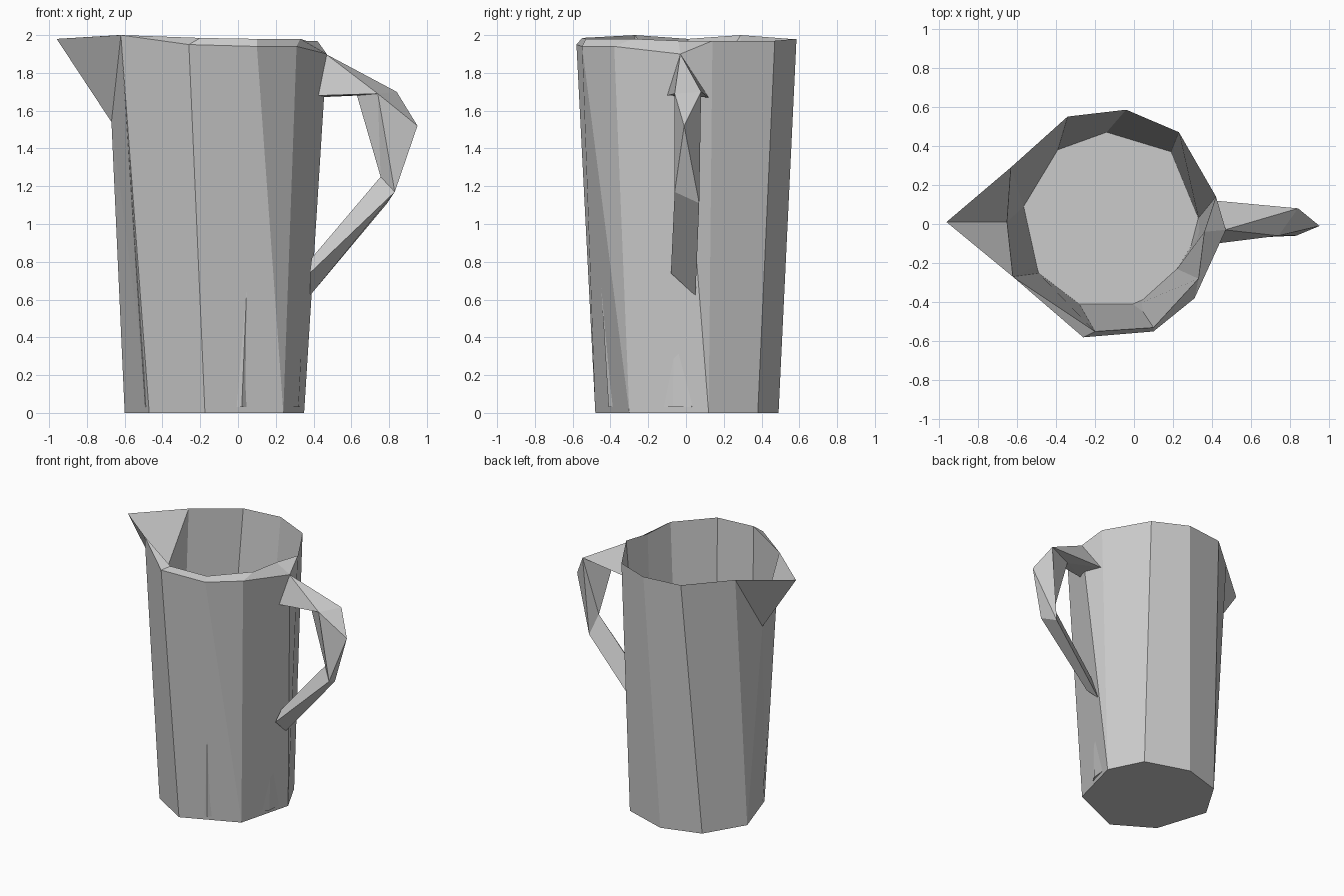
import bpy, bmesh

if "Cube" in bpy.data.objects:
    bpy.data.objects.remove(bpy.data.objects["Cube"])


def build(name, polys):
    """Make a flat-shaded object from polygons, sharing equal points."""
    bm = bmesh.new()
    cache = {}
    for poly in polys:
        vs = []
        for p in poly:
            if p not in cache:
                cache[p] = bm.verts.new(p)
            if cache[p] not in vs:
                vs.append(cache[p])
        if len(vs) > 2 and not bm.faces.get(vs):
            bm.faces.new(vs)
    bmesh.ops.recalc_face_normals(bm, faces=bm.faces[:])
    me = bpy.data.meshes.new(name)
    bm.to_mesh(me)
    bm.free()
    ob = bpy.data.objects.new(name, me)
    bpy.context.collection.objects.link(ob)
    return ob


def strip(a, b):
    """Quads between two open rings."""
    return [(a[i], a[i + 1], b[i + 1], b[i]) for i in range(len(a) - 1)]


# Body rings, running from one side of the spout round to the other
rim = [(-.63, .29, 2.0), (-.34, .55, 1.98), (-.04, .585, 1.98), (.23, .47, 1.97),
       (.42, .14, 1.97), (.47, -.03, 1.90), (.31, -.38, 1.94), (.10, -.55, 1.94),
       (-.26, -.58, 1.95), (-.62, -.27, 2.0)]
rim_in = rim[:5] + [(.36, -.04, 1.97), (.33, -.28, 1.98), (.10, -.53, 1.98),
                    (-.20, -.55, 1.985), rim[9]]
foot = [(x, y, 0.0) for x, y in
        [(-.60, .10), (-.42, .40), (-.12, .49), (.22, .38), (.35, .12),
         (.35, .12), (.24, -.30), (.24, -.30), (-.175, -.48), (-.47, -.30)]]
floor = [(x, y, 0.03) for x, y in
         [(-.565, .09), (-.39, .38), (-.14, .47), (.19, .37), (.33, .03),
          (.32, -.07), (.22, -.23), (.02, -.41), (-.28, -.41), (-.49, -.25)]]

polys = strip(rim, foot) + strip(rim_in, floor) + strip(rim, rim_in)
polys += [tuple(foot), tuple(floor)]

# Spout: pointed lip folded out of the wall, outside and inside
tip = (-.96, .01, 1.98)
for base, ring in (((-.67, .01, 1.54), foot), ((-.65, .01, 1.56), floor)):
    polys += [(tip, rim[0], base), (tip, base, rim[9]), (base, rim[0], ring[0]),
              (base, ring[9], rim[9]), (base, ring[0], ring[9])]
build("jug_body", polys)

# Handle: triangular sections (front, back, inner) with a top ridge and an elbow point
ridge, elbow = (.465, -.03, 1.90), (.95, -.01, 1.52)
f1, b1 = (.42, -.10, 1.68), (.41, .12, 1.67)
f2, b2, i2 = (.74, -.06, 1.69), (.84, .08, 1.70), (.63, 0.0, 1.68)
f3, b3, i3 = (.83, -.06, 1.17), (.79, .07, 1.11), (.755, 0.0, 1.25)
f4, b4, i4 = (.38, -.08, .74), (.38, .05, .62), (.39, -.02, .82)
handle = [(ridge, f1, f2), (ridge, f2, b2), (ridge, b2, b1), (ridge, b1, f1),
          (f1, b1, i2), (f1, i2, f2), (b1, b2, i2),
          (f2, elbow, b2), (f2, f3, elbow), (elbow, b3, b2), (elbow, f3, b3),
          (f2, i2, i3), (f2, i3, f3), (b2, i3, i2), (b2, b3, i3),
          (f4, b4, i4)]
handle += strip([f3, b3, i3, f3], [f4, b4, i4, f4])
build("handle", handle)
